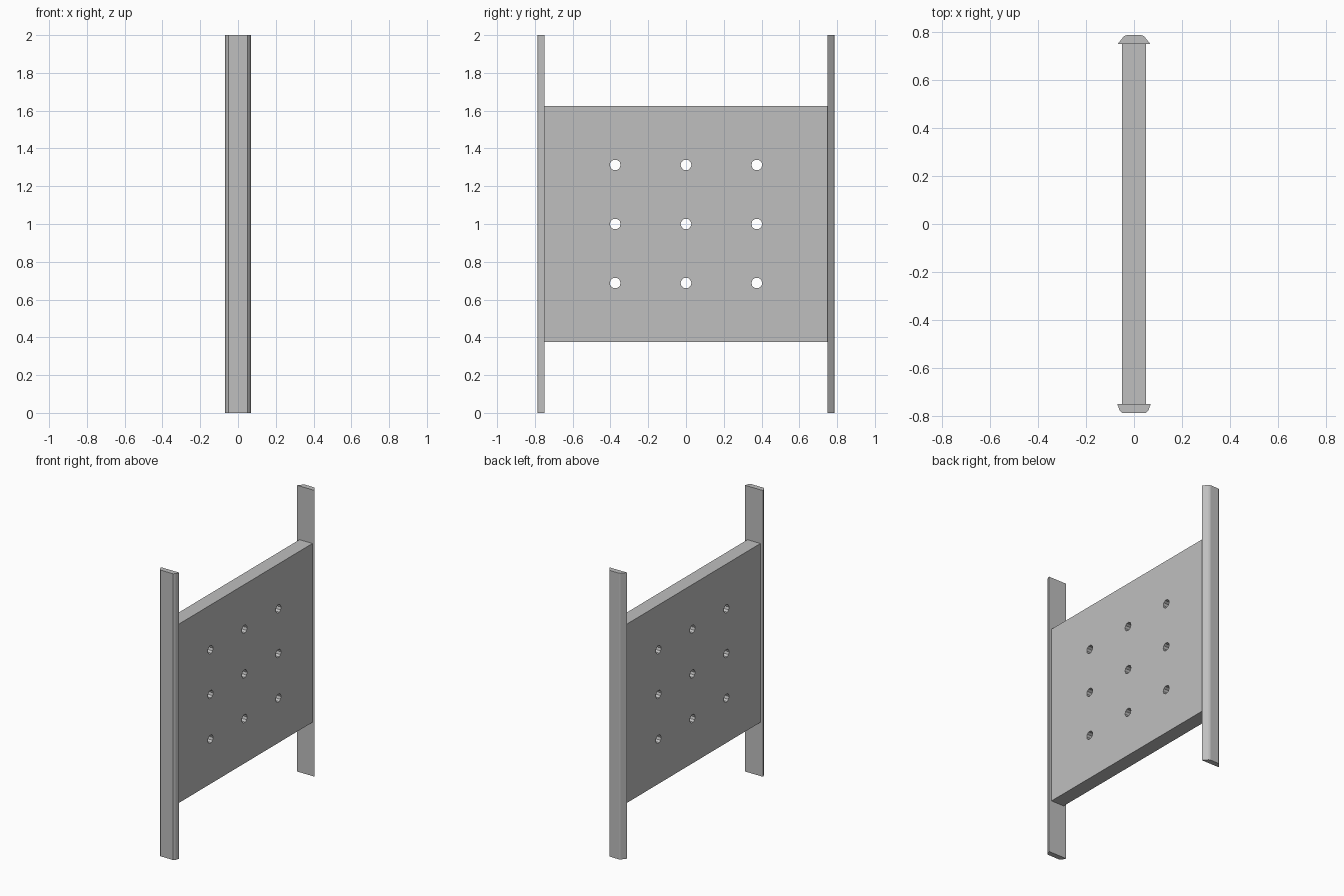
import bpy, bmesh, math

cube = bpy.data.objects.get("Cube")
if cube:
    bpy.data.objects.remove(cube, do_unlink=True)

grey = bpy.data.materials.new("plain grey")
grey.use_nodes = True
colour = (0.52, 0.52, 0.52, 1)
grey.diffuse_color = colour
grey.node_tree.nodes["Principled BSDF"].inputs["Base Color"].default_value = colour


def add_object(name, bm):
    bmesh.ops.recalc_face_normals(bm, faces=bm.faces)
    mesh = bpy.data.meshes.new(name)
    bm.to_mesh(mesh)
    bm.free()
    mesh.materials.append(grey)
    obj = bpy.data.objects.new(name, mesh)
    bpy.context.collection.objects.link(obj)
    return obj


def upright(name, half_profile, height):
    """Extrude a left-right symmetric plan profile straight up."""
    bm = bmesh.new()
    outline = half_profile + [(-x, y) for x, y in reversed(half_profile)]
    face = bm.faces.new([bm.verts.new((x, y, 0)) for x, y in outline])
    top = bmesh.ops.extrude_face_region(bm, geom=[face])
    verts = [v for v in top["geom"] if isinstance(v, bmesh.types.BMVert)]
    bmesh.ops.translate(bm, verts=verts, vec=(0, 0, height))
    return add_object(name, bm)


# Edge rails, flat towards the panel and chamfered outwards
upright("front_rail", [(0.07, -0.75), (0.06, -0.777), (0.05, -0.787)], 2)
upright("back_rail", [(0.068, 0.75), (0.043, 0.782), (0.032, 0.787)], 2)

# Panel
bm = bmesh.new()
bmesh.ops.create_cube(bm, size=1)
bmesh.ops.scale(bm, verts=bm.verts, vec=(0.1, 1.5, 1.25))
bmesh.ops.translate(bm, verts=bm.verts, vec=(0, 0, 1))
panel = add_object("panel", bm)

# Grid of round through-holes
bm = bmesh.new()
for row in (-1, 0, 1):
    for column in (-1, 0, 1):
        hole = bmesh.ops.create_cone(bm, cap_ends=True, segments=10,
                                     radius1=0.029, radius2=0.029, depth=0.3)["verts"]
        for v in hole:
            x, y, z = v.co
            v.co = (z, y + column * 0.375, x + 1 + row * 0.3125)
cutter = add_object("hole_cutter", bm)
cutter.hide_render = True

cut = panel.modifiers.new("holes", "BOOLEAN")
cut.operation = "DIFFERENCE"
cut.solver = "EXACT"
cut.object = cutter
bpy.context.view_layer.objects.active = panel
bpy.ops.object.modifier_apply(modifier=cut.name)
bpy.data.objects.remove(cutter, do_unlink=True)
